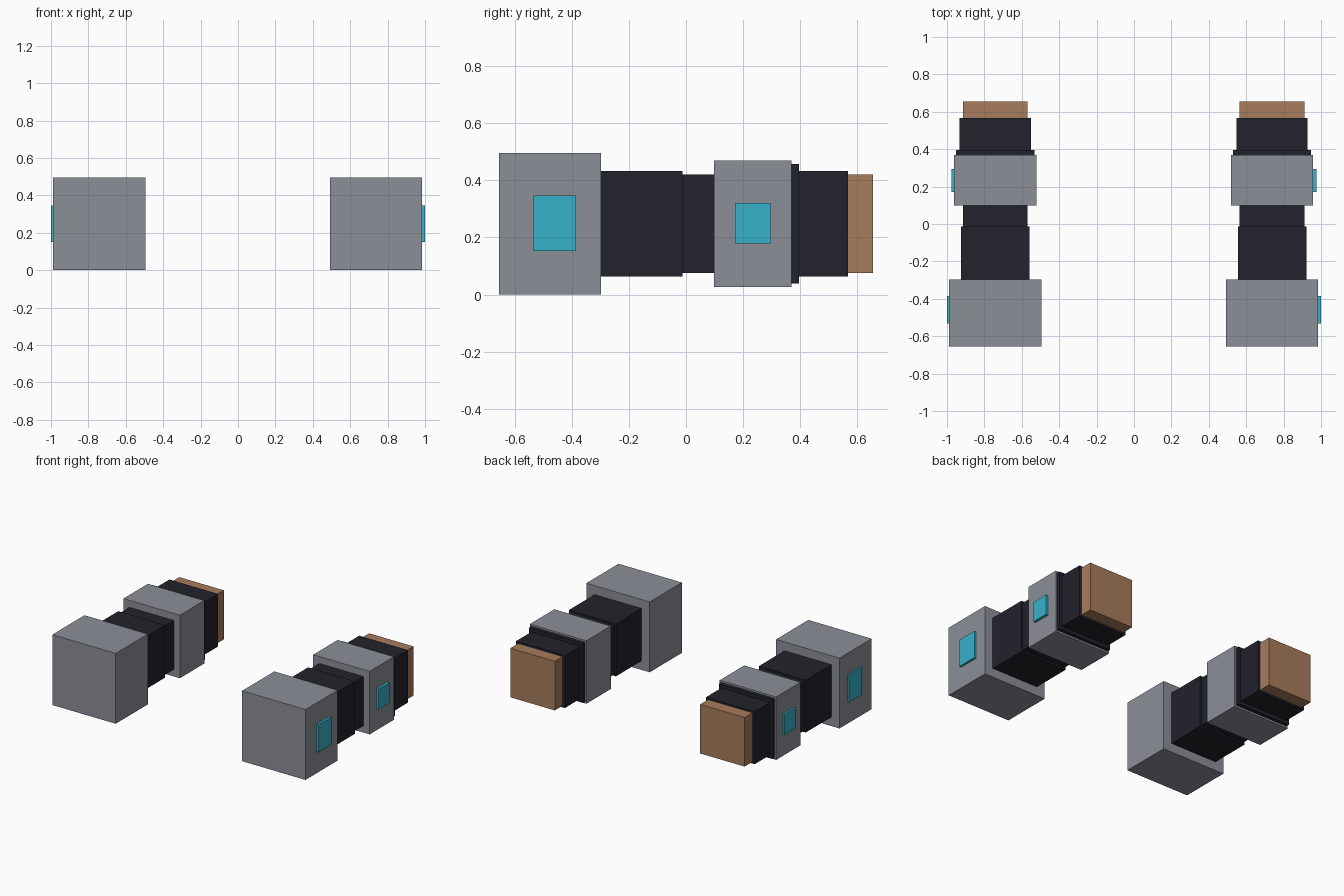
import bpy
import bmesh
from mathutils import Matrix, Vector

if "Cube" in bpy.data.objects:
    bpy.data.objects.remove(bpy.data.objects["Cube"])


def material(name, rgb):
    m = bpy.data.materials.new(name)
    m.diffuse_color = (*rgb, 1)
    m.use_nodes = True
    m.node_tree.nodes["Principled BSDF"].inputs["Base Color"].default_value = m.diffuse_color
    return m


GREY = material("grey armour", (0.265, 0.275, 0.315))
DARK = material("dark sleeve", (0.016, 0.016, 0.025))
CYAN = material("cyan light", (0.037, 0.445, 0.59))
SKIN = material("brown skin", (0.39, 0.2, 0.107))


def box(name, lo, hi, mat):
    lo, hi = Vector(lo), Vector(hi)
    bm = bmesh.new()
    bmesh.ops.create_cube(bm, size=1, matrix=Matrix.Translation((lo + hi) / 2)
                          @ Matrix.Diagonal((*(hi - lo), 1)))
    mesh = bpy.data.meshes.new(name)
    bm.to_mesh(mesh)
    bm.free()
    mesh.materials.append(mat)
    bpy.context.collection.objects.link(bpy.data.objects.new(name, mesh))


MID_Z = 0.248
# Stacked arm sections: name, front y, back y, half width, half height, material
SECTIONS = [
    ("gauntlet", -0.655, -0.297, 0.247, 0.248, GREY),
    ("forearm_sleeve", -0.31, -0.013, 0.183, 0.185, DARK),
    ("elbow_sleeve", -0.03, 0.11, 0.173, 0.173, DARK),
    ("upper_arm_guard", 0.098, 0.37, 0.22, 0.222, GREY),
    ("guard_rim", 0.36, 0.395, 0.209, 0.209, DARK),
    ("upper_sleeve", 0.385, 0.567, 0.19, 0.185, DARK),
    ("shoulder_stump", 0.555, 0.654, 0.173, 0.173, SKIN),
]
# Light panels on the outer side: name, y range, z range, inner and outer x
PANELS = [
    ("gauntlet_light", (-0.533, -0.385), (0.152, 0.346), 0.97, 1.0),
    ("guard_light", (0.172, 0.295), (0.178, 0.321), 0.945, 0.976),
]

for side, s, cx in (("right", 1, 0.738), ("left", -1, -0.742)):
    for name, y0, y1, w, h, mat in SECTIONS:
        box(f"{side}_{name}", (cx - w, y0, MID_Z - h), (cx + w, y1, MID_Z + h), mat)
    for name, (y0, y1), (z0, z1), xa, xb in PANELS:
        x0, x1 = sorted((s * xa, s * xb))
        box(f"{side}_{name}", (x0, y0, z0), (x1, y1, z1), CYAN)
